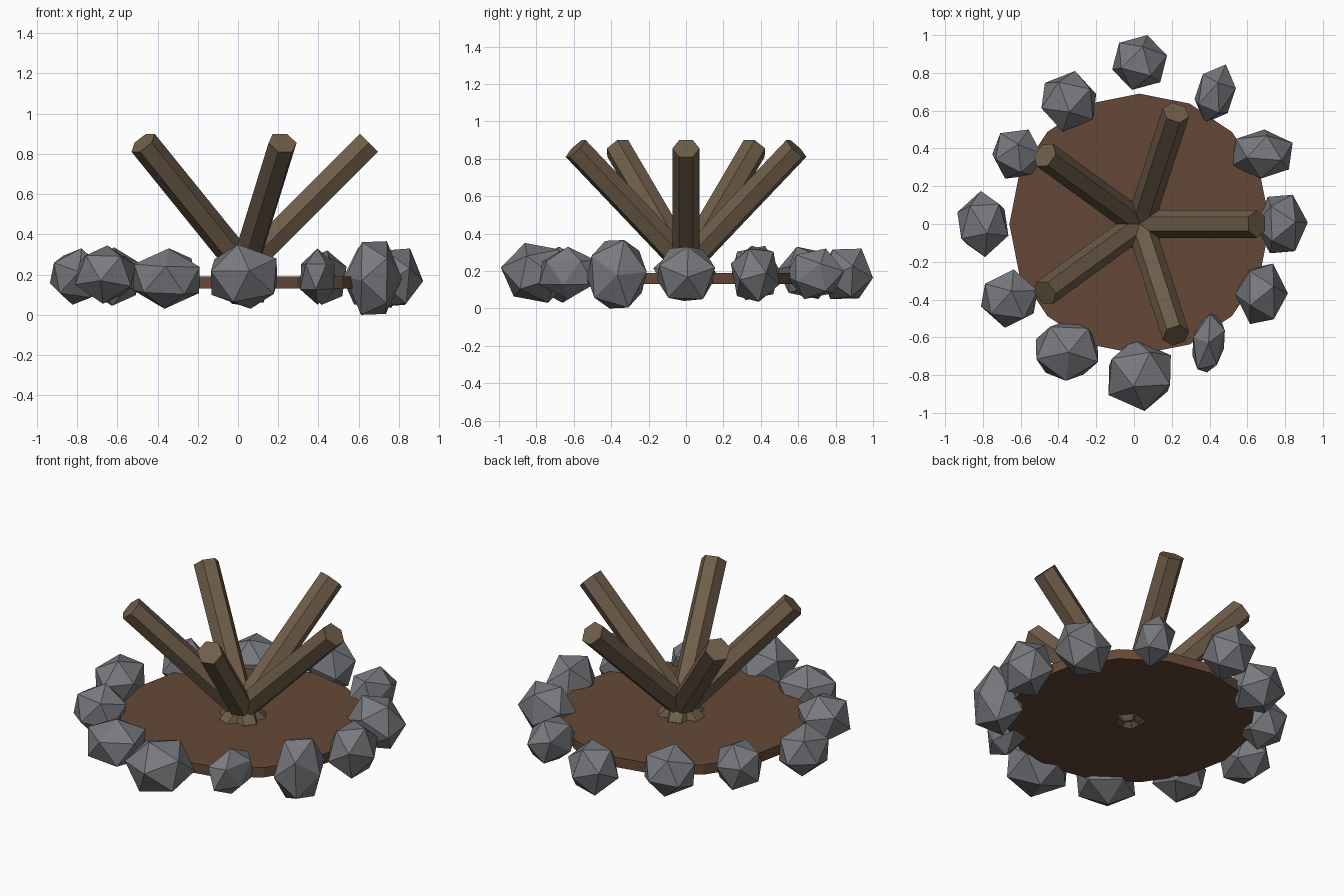
import bpy
import bmesh
import random
from math import radians
from mathutils import Matrix, Vector, Euler

cube = bpy.data.objects.get("Cube")
if cube:
    bpy.data.objects.remove(cube, do_unlink=True)


def make_material(name, rgb):
    mat = bpy.data.materials.new(name)
    color = (*rgb, 1)
    mat.diffuse_color = color
    mat.use_nodes = True
    shader = next(n for n in mat.node_tree.nodes if n.type == "BSDF_PRINCIPLED")
    shader.inputs["Base Color"].default_value = color
    shader.inputs["Roughness"].default_value = 0.9
    return mat


def add_object(name, bm, mat):
    mesh = bpy.data.meshes.new(name)
    bm.to_mesh(mesh)
    bm.free()
    mesh.materials.append(mat)
    obj = bpy.data.objects.new(name, mesh)
    bpy.context.collection.objects.link(obj)
    return obj


def add_prism(name, sides, radius, height, matrix, mat):
    bm = bmesh.new()
    bmesh.ops.create_cone(bm, cap_ends=True, segments=sides, radius1=radius,
                          radius2=radius, depth=height, matrix=matrix)
    return add_object(name, bm, mat)


def add_rock(name, center, size, yaw, mat):
    """Randomly turned icosahedron, stretched to the given size."""
    bm = bmesh.new()
    bmesh.ops.create_icosphere(bm, subdivisions=1, radius=1)
    turn = Euler([random.uniform(0, radians(360)) for _ in range(3)])
    bmesh.ops.transform(bm, matrix=turn.to_matrix(), verts=bm.verts)
    reach = [max(abs(v.co[axis]) for v in bm.verts) for axis in range(3)]
    stretch = Vector(s / (2 * r) for s, r in zip(size, reach))
    place = (Matrix.Translation(center) @ Matrix.Rotation(radians(yaw), 4, "Z")
             @ Matrix.Diagonal(stretch).to_4x4())
    bmesh.ops.transform(bm, matrix=place, verts=bm.verts)
    return add_object(name, bm, mat)


random.seed(7)
earth = make_material("earth", (0.13, 0.066, 0.037))
wood = make_material("wood", (0.16, 0.11, 0.067))
stone = make_material("stone", (0.19, 0.195, 0.21))
CENTER_X = 0.03

# Round bed of earth
add_prism("fire_bed", 16, 0.69, 0.06, Matrix.Translation((CENTER_X, 0, 0.16)), earth)

# Five logs crossing at the middle and leaning outwards
LOG_COUNT, LOG_LENGTH = 5, 1.0
for i in range(LOG_COUNT):
    spin = Matrix.Rotation(radians(360 * i / LOG_COUNT), 4, "Z")
    lean = Matrix.Rotation(radians(45), 4, "Y")
    matrix = (Matrix.Translation((CENTER_X, 0, 0.235)) @ spin @ lean
              @ Matrix.Translation((0, 0, LOG_LENGTH / 2 - 0.123)))
    add_prism(f"log_{i + 1}", 6, 0.073, LOG_LENGTH, matrix, wood)

# Ring of stones: x, y, z, width, depth, height, yaw
ROCKS = [
    (0.78, 0, 0.185, 0.28, 0.31, 0.29, 0),
    (0.68, 0.37, 0.185, 0.32, 0.26, 0.3, 0),
    (0.43, 0.69, 0.185, 0.19, 0.33, 0.27, -18),
    (0.03, 0.855, 0.185, 0.29, 0.29, 0.27, 0),
    (-0.345, 0.65, 0.19, 0.29, 0.32, 0.28, 0),
    (-0.62, 0.37, 0.19, 0.26, 0.26, 0.29, 0),
    (-0.8, 0, 0.19, 0.27, 0.35, 0.28, 0),
    (-0.66, -0.395, 0.2, 0.3, 0.31, 0.29, 0),
    (-0.355, -0.67, 0.18, 0.33, 0.32, 0.3, 0),
    (0.03, -0.8, 0.19, 0.33, 0.38, 0.32, 0),
    (0.395, -0.63, 0.19, 0.17, 0.31, 0.28, -10),
    (0.675, -0.37, 0.183, 0.28, 0.32, 0.366, 0),
]
for i, (x, y, z, width, depth, height, yaw) in enumerate(ROCKS):
    add_rock(f"rock_{i + 1}", (x, y, z), (width, depth, height), yaw, stone)
